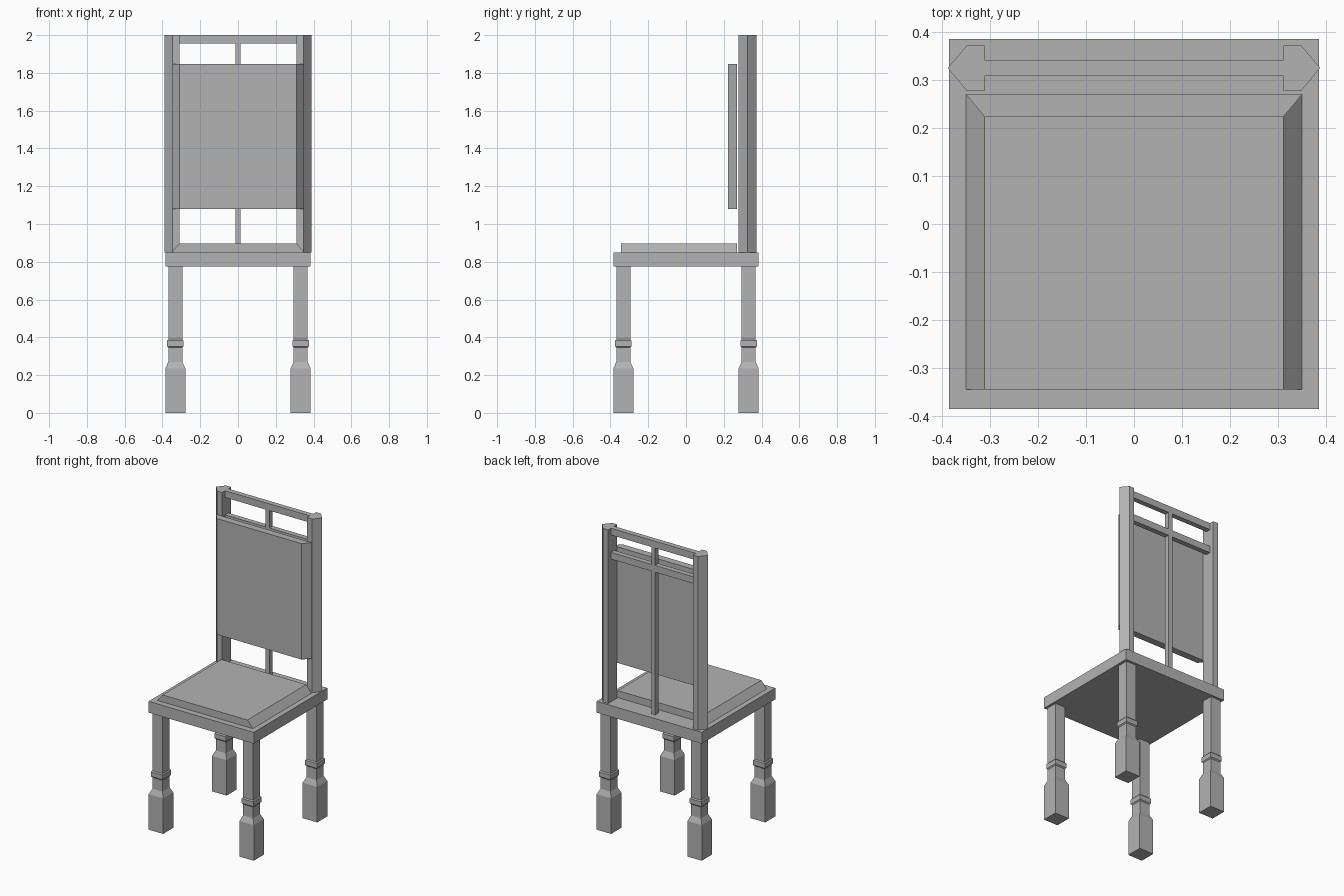
import bpy
import bmesh

cube = bpy.data.objects.get("Cube")
if cube:
    bpy.data.objects.remove(cube, do_unlink=True)

GREY = (0.45, 0.45, 0.45, 1.0)
mat = bpy.data.materials.new("plain grey")
mat.use_nodes = True
mat.diffuse_color = GREY
mat.node_tree.nodes["Principled BSDF"].inputs["Base Color"].default_value = GREY


def loft(name, rings):
    """Closed solid through rings of equal length, with flat end caps."""
    bm = bmesh.new()
    loops = [[bm.verts.new(p) for p in ring] for ring in rings]
    n = len(loops[0])
    for low, high in zip(loops, loops[1:]):
        for i in range(n):
            j = (i + 1) % n
            bm.faces.new((low[i], low[j], high[j], high[i]))
    bm.faces.new(loops[0][::-1])
    bm.faces.new(loops[-1])
    bmesh.ops.recalc_face_normals(bm, faces=bm.faces[:])
    mesh = bpy.data.meshes.new(name)
    bm.to_mesh(mesh)
    bm.free()
    mesh.materials.append(mat)
    obj = bpy.data.objects.new(name, mesh)
    bpy.context.collection.objects.link(obj)
    return obj


def prism(name, outline, z0, z1):
    return loft(name, [[(x, y, z) for x, y in outline] for z in (z0, z1)])


def rect(x, y0, y1):
    return [(-x, y0), (x, y0), (x, y1), (-x, y1)]


# Seat board, with a cushion bevelled along its two sides
prism("seat", rect(0.385, -0.385, 0.385), 0.775, 0.85)
loft("seat_cushion", [[(x, y, z) for x, y in rect(w, -0.345, 0.27)]
                      for w, z in ((0.35, 0.85), (0.311, 0.897))])

# Back cushion, narrowing towards the front
prism("back_cushion", [(-0.311, 0.223), (0.311, 0.223), (0.35, 0.27), (-0.35, 0.27)],
      1.08, 1.848)

# Back frame: rails and central spindle
RAIL = rect(0.311, 0.308, 0.342)
prism("top_rail", RAIL, 1.955, 2.0)
prism("middle_rail", RAIL, 1.795, 1.84)
prism("back_spindle", rect(0.014, 0.308, 0.342), 0.85, 1.955)

# Posts with a pointed outer edge
POST = [(0.311, 0.277), (0.348, 0.277), (0.388, 0.325), (0.348, 0.372), (0.311, 0.372)]
for side, s in (("left", 1), ("right", -1)):
    prism(side + "_back_post", [(s * x, y) for x, y in POST], 0.85, 2.0)

# Legs: square foot, tapered shoulder, slim shaft and collar, as (half width, height)
LEG = [(0.053, 0), (0.053, 0.235), (0.037, 0.27), (0.037, 0.345), (0.043, 0.352),
       (0.043, 0.383), (0.037, 0.39), (0.037, 0.775)]
for side, sx in (("left", 1), ("right", -1)):
    for end, sy in (("front", -1), ("back", 1)):
        loft(f"{end}_{side}_leg",
             [[(sx * 0.332 + x, sy * 0.332 + y, z) for x, y in rect(w, -w, w)]
              for w, z in LEG])
